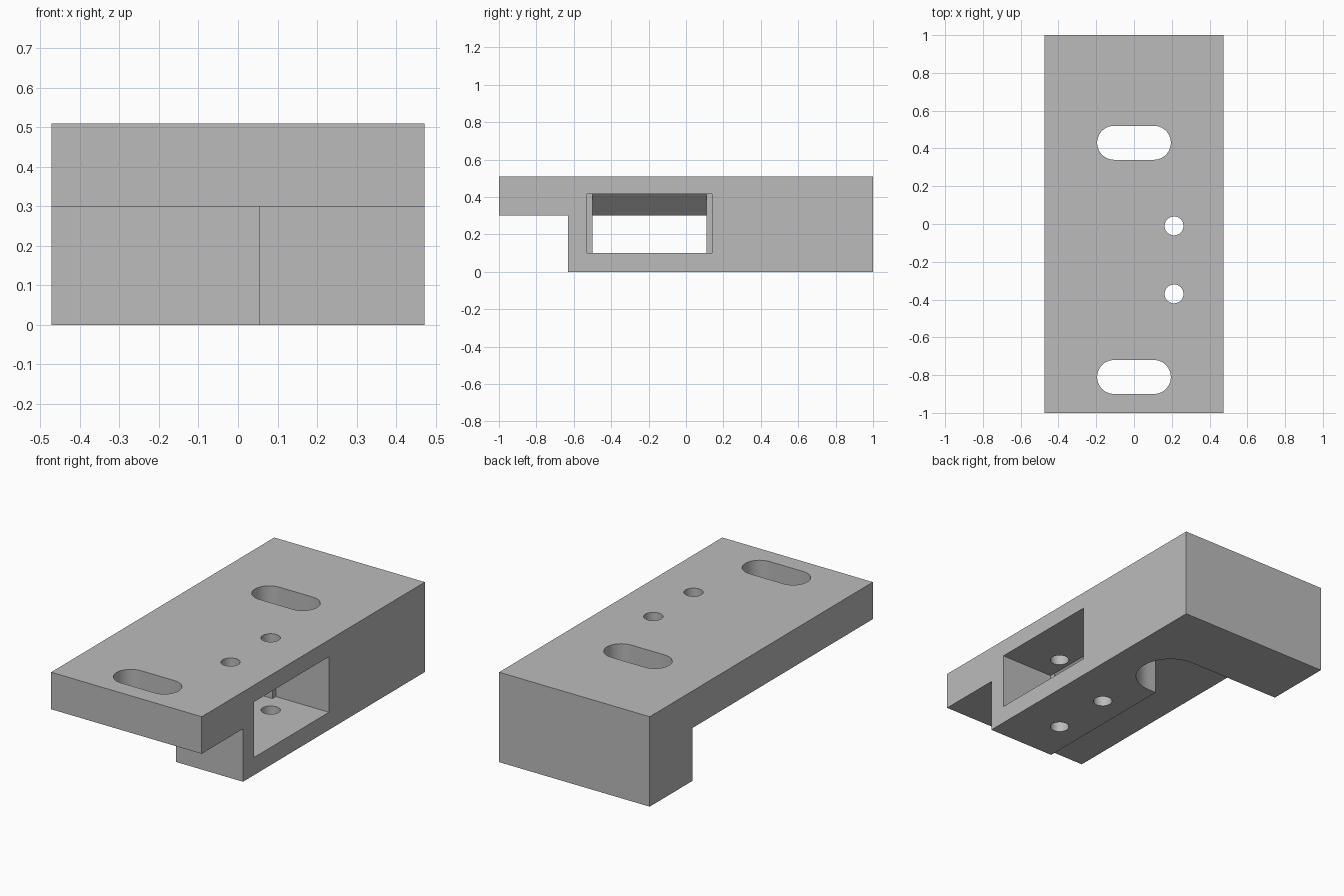
import bpy
import bmesh
from math import cos, sin, pi, radians
from mathutils import Vector

default = bpy.data.objects.get("Cube")
if default:
    bpy.data.objects.remove(default)

grey = bpy.data.materials.new("plain_grey")
grey.use_nodes = True
grey.diffuse_color = (0.5, 0.5, 0.5, 1)
grey.node_tree.nodes["Principled BSDF"].inputs["Base Color"].default_value = (0.5, 0.5, 0.5, 1)


def prism(name, points, low, high, axis="z"):
    """Extrude an outline: (x, y) along z, or (x, z) along y."""
    def place(p, h):
        return (p[0], p[1], h) if axis == "z" else (p[0], h, p[1])
    bm = bmesh.new()
    face = bm.faces.new([bm.verts.new(place(p, low)) for p in points])
    extruded = bmesh.ops.extrude_face_region(bm, geom=[face])["geom"]
    shift = Vector(place((0, 0), high - low))
    for v in extruded:
        if isinstance(v, bmesh.types.BMVert):
            v.co += shift
    bmesh.ops.recalc_face_normals(bm, faces=bm.faces[:])
    mesh = bpy.data.meshes.new(name)
    bm.to_mesh(mesh)
    bm.free()
    mesh.materials.append(grey)
    obj = bpy.data.objects.new(name, mesh)
    bpy.context.collection.objects.link(obj)
    return obj


def rect(x0, x1, y0, y1):
    return [(x0, y0), (x1, y0), (x1, y1), (x0, y1)]


def arc(cx, cy, r, start, end, steps=32):
    return [(cx + r * cos(start + (end - start) * i / steps),
             cy + r * sin(start + (end - start) * i / steps)) for i in range(steps + 1)]


def slot(cy, half, r):
    return arc(half, cy, r, -pi / 2, pi / 2) + arc(-half, cy, r, pi / 2, 3 * pi / 2)


def cut(target, cutter):
    cutter.hide_render = True
    mod = target.modifiers.new("cut", "BOOLEAN")
    mod.operation = "DIFFERENCE"
    mod.solver = "EXACT"
    mod.object = cutter
    bpy.context.view_layer.objects.active = target
    bpy.ops.object.modifier_apply(modifier=mod.name)
    bpy.data.objects.remove(cutter)


# Solid block
bracket = prism("mounting_bracket", rect(-0.4725, 0.4725, -1, 1), 0, 0.51)

# Underside relief: open front and side, with a round pocket at the rear slot
relief = [(-1, -2), (1, -2), (1, -0.63), (0.053, -0.63), (0.053, 0.245)]
relief += arc(0.105, 0.43, 0.185, -pi / 2, pi / 2) + [(-1, 0.615)]
cut(bracket, prism("relief_cutter", relief, -1, 0.3))

# Narrow inner opening with a sloped roof
opening = [(0, 0.1), (0.15, 0.1), (0.15, 0.415), (0.14, 0.415), (0, 0.275)]
cut(bracket, prism("opening_cutter", opening, -0.5, 0.11, "y"))

# Wider pocket from the left side
cut(bracket, prism("pocket_cutter", rect(0.14, 1, -0.53, 0.14), 0.1, 0.415))

# Long slots through the plate
for y in (-0.81, 0.43):
    cut(bracket, prism("slot_cutter", slot(y, 0.105, 0.09), -1, 1))

# Screw holes
for y in (-0.37, -0.01):
    cut(bracket, prism("hole_cutter", arc(0.212, y, 0.05, 0, 2 * pi)[:-1], -1, 1))

bpy.ops.object.select_all(action="DESELECT")
bracket.select_set(True)
bpy.context.view_layer.objects.active = bracket
bpy.ops.object.shade_smooth_by_angle(angle=radians(30))
